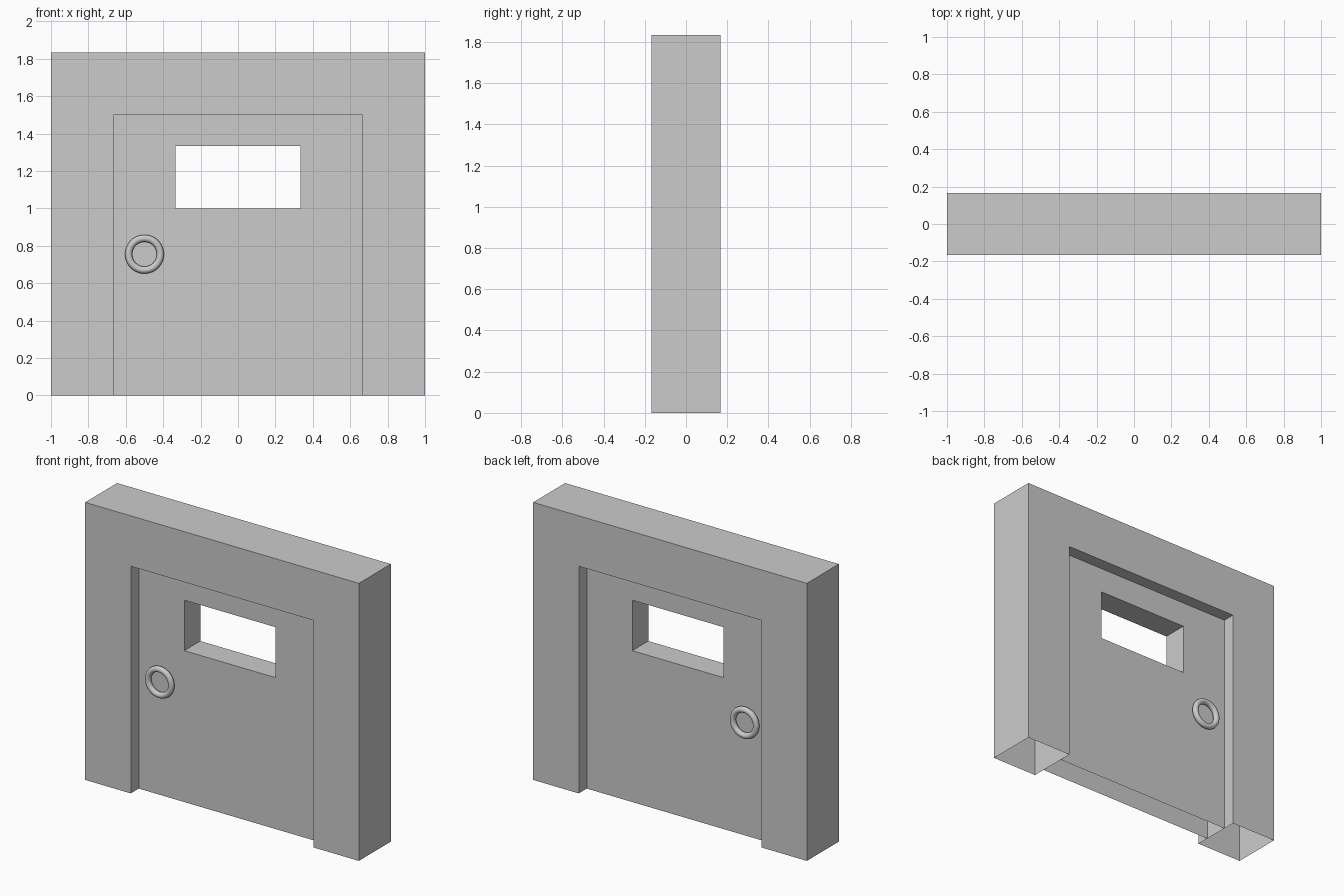
import bpy
import bmesh
import math

if "Cube" in bpy.data.objects:
    bpy.data.objects.remove(bpy.data.objects["Cube"])

W, H, D = 1.0, 1.8333, 0.1667       # wall half width, height, half depth
DW, DH, DD = 0.6667, 1.5, 0.0833    # door half width, height, half depth


def finish(name, bm):
    bmesh.ops.recalc_face_normals(bm, faces=bm.faces[:])
    mesh = bpy.data.meshes.new(name)
    bm.to_mesh(mesh)
    bm.free()
    obj = bpy.data.objects.new(name, mesh)
    bpy.context.collection.objects.link(obj)
    return obj


def loop(bm, points, y):
    return [bm.verts.new((x, y, z)) for x, z in points]


def bridge(bm, a, b, skip=()):
    n = len(a)
    for i in range(n):
        if i not in skip:
            j = (i + 1) % n
            bm.faces.new((a[i], a[j], b[j], b[i]))


def rect(half_width, low, high):
    return [(-half_width, low), (-half_width, high), (half_width, high), (half_width, low)]


# Wall frame: an arch-shaped shell whose two feet are open underneath
bm = bmesh.new()
outline = rect(W, 0, H) + rect(DW, 0, DH)[::-1]
front, back = loop(bm, outline, -D), loop(bm, outline, D)
bm.faces.new(front)
bm.faces.new(back)
bridge(bm, front, back, skip=(3, 7))
finish("door_frame", bm)

# Recessed door: front and back panels joined by the window tunnel, open underneath
bm = bmesh.new()
windows = []
for y in (-DD, DD):
    window = loop(bm, rect(0.3333, 1.0, 1.3333), y)
    bridge(bm, loop(bm, rect(DW, 0, DH), y), window)
    windows.append(window)
bridge(bm, *windows)
finish("door_panel", bm)

# Ring handle on each side, resting against the door
for side, sign in (("front", -1), ("back", 1)):
    bpy.ops.mesh.primitive_torus_add(
        major_radius=0.0848, minor_radius=0.0192, major_segments=48, minor_segments=16,
        location=(-0.5, sign * (DD + 0.0192), 0.755), rotation=(math.pi / 2, 0, 0))
    ring = bpy.context.object
    ring.name = side + "_ring_handle"
    bpy.ops.object.shade_smooth()
